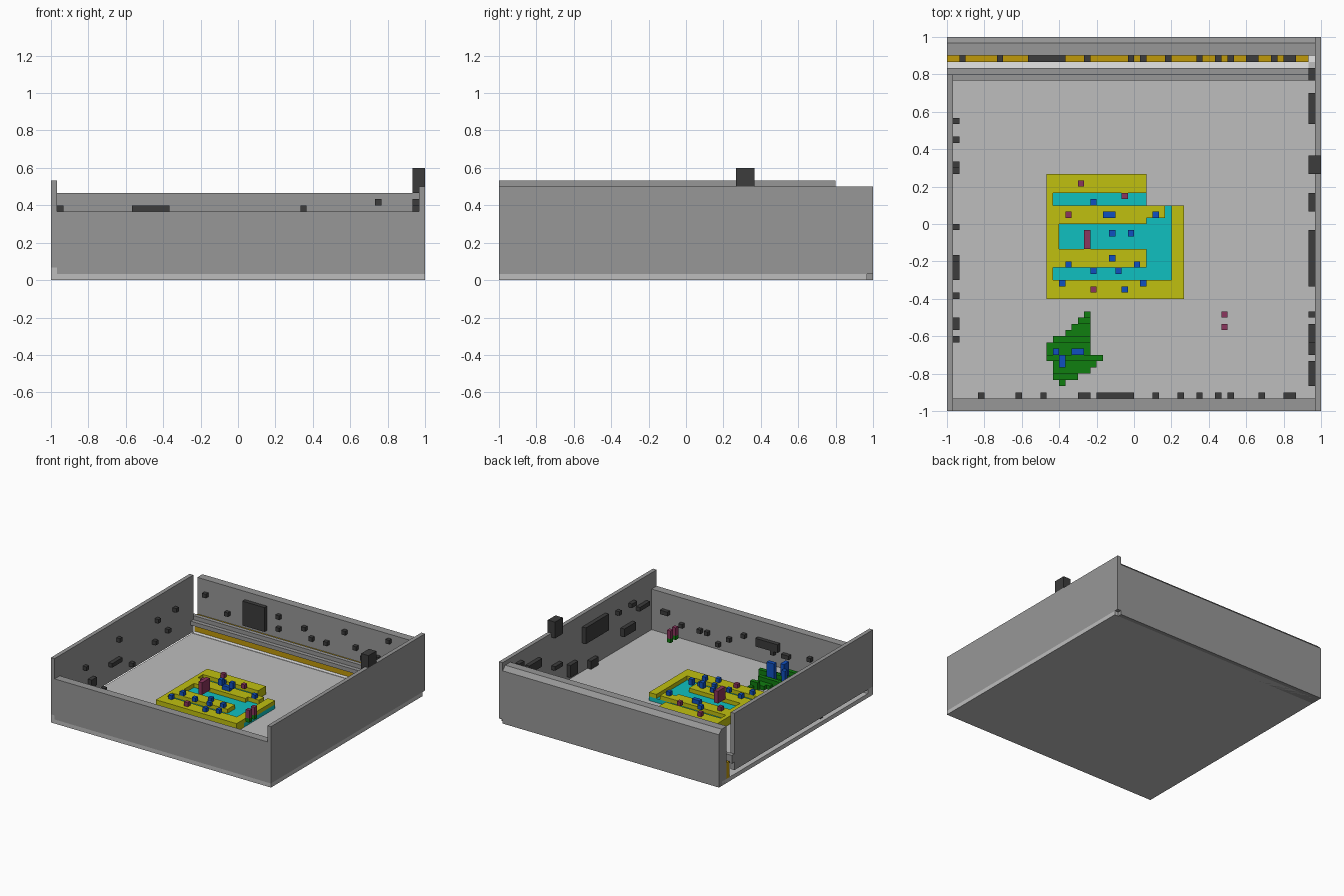
import bpy
import bmesh

cube = bpy.data.objects.get("Cube")
if cube:
    bpy.data.objects.remove(cube, do_unlink=True)

U = 1 / 30  # edge of one block; the room is 60 blocks wide


def material(name, r, g, b):
    m = bpy.data.materials.new(name)
    m.use_nodes = True
    m.diffuse_color = (r, g, b, 1)
    m.node_tree.nodes["Principled BSDF"].inputs["Base Color"].default_value = (r, g, b, 1)
    return m


LIGHT = material("light grey", 0.51, 0.51, 0.51)
GREY = material("wall grey", 0.31, 0.31, 0.31)
DARK = material("charcoal", 0.045, 0.045, 0.045)
YELLOW = material("yellow", 0.53, 0.53, 0.005)
CYAN = material("cyan", 0.005, 0.53, 0.53)
GREEN = material("green", 0.005, 0.21, 0.005)
BLUE = material("blue", 0.005, 0.08, 0.53)
PINK = material("plum", 0.26, 0.035, 0.11)
GOLD = material("gold", 0.53, 0.32, 0.003)
WHITE = material("white", 0.92, 0.92, 0.92)


def blocks(name, mat, boxes):
    """One object from boxes given in blocks as (x0, x1, y0, y1, z0, z1)."""
    bm = bmesh.new()
    for x0, x1, y0, y1, z0, z1 in boxes:
        for v in bmesh.ops.create_cube(bm, size=1)["verts"]:
            v.co = ((x1 if v.co.x > 0 else x0) * U,
                    (y1 if v.co.y > 0 else y0) * U,
                    (z1 if v.co.z > 0 else z0) * U)
    me = bpy.data.meshes.new(name)
    bm.to_mesh(me)
    bm.free()
    me.materials.append(mat)
    ob = bpy.data.objects.new(name, me)
    bpy.context.collection.objects.link(ob)
    return ob


# Floor and walls
blocks("floor", LIGHT, [(-30, 30, -30, 29, 0, 1), (-30, -29, -30, -28, 1, 2)])
blocks("floor_slot", WHITE, [(-30, 28, 25, 26, 1, 1.1), (28, 29, 26, 27, 1, 1.1)])
blocks("front_wall", GREY, [(-29, 29, -30, -28, 1, 11)])
blocks("side_wall_right", GREY, [(-30, -29, -30, 24, 2, 16)])
blocks("side_wall_left", GREY, [(29, 30, -30, 30, 1, 15)])
back = blocks("back_wall", GREY, [(-30, 29, 27, 30, 0, 14)])

# Chamfer the outer top edge of the back wall
bm = bmesh.new()
bm.from_mesh(back.data)
edge = [e for e in bm.edges if all(v.co.y > 29.5 * U and v.co.z > 13 * U for v in e.verts)]
bmesh.ops.bevel(bm, geom=edge, offset=U, segments=1, affect='EDGES')
bm.to_mesh(back.data)
bm.free()

# Floating stepped ledge and the gold band behind it
blocks("back_ledge", GREY, [(-30, 29, 23, 24, 4, 5), (-30, 29, 24, 25, 4, 6)])
blocks("gold_band", GOLD, [(-30, 28, 26, 27, 1, 5)])

# Blocks on the inner faces of the walls: (start, end, bottom, top)
right_side = [(-19, -18, 9, 10), (-17, -15, 4, 6), (-12, -11, 1, 2), (-9, -5, 6, 7),
              (-6, -5, 11, 12), (-1, 0, 3, 4), (8, 9, 5, 6), (9, 10, 10, 11),
              (13, 14, 6, 7), (16, 17, 10, 11)]
left_side = [(23, 25, 10, 13), (16, 21, 9, 11), (8, 11, 6, 7), (2, 5, 2, 5),
             (-6, -3, 1, 3), (-10, -1, 8, 12), (-15, -14, 10, 11), (-20.5, -16, 4, 6),
             (-21, -19, 10, 11), (-26, -22, 8, 9)]
back_side = [(-28, -27, 10, 11), (-22, -21, 7, 8), (-17, -11, 6, 12), (-8, -7, 10, 11),
             (-8, -7, 7, 8), (-1, 0, 9, 10), (1, 2, 7, 8), (5, 6, 7, 8), (10, 11, 11, 12),
             (13, 14, 8, 9), (15, 16, 6, 7), (18, 20, 7, 8), (22, 23, 12, 13),
             (24, 26, 6, 7)]
front_side = [(-25, -24, 4, 5), (-19, -18, 6, 7), (-15, -14, 5, 6), (-9, -7, 4, 5),
              (-6, 0, 5, 7), (-5, -4, 4, 5), (3, 4, 6, 7), (7, 8, 4, 5), (10, 11, 2, 3),
              (13, 14, 4, 5), (15, 16, 4, 5), (20, 21, 4, 5), (24, 26, 6, 7)]
blocks("right_wall_blocks", DARK, [(-29, -28, a, b, c, d) for a, b, c, d in right_side])
blocks("left_wall_blocks", DARK, [(28, 29, a, b, c, d) for a, b, c, d in left_side])
blocks("back_wall_blocks", DARK, [(a, b, 26, 27, c, d) for a, b, c, d in back_side])
blocks("front_wall_blocks", DARK, [(a, b, -28, -27, c, d) for a, b, c, d in front_side])
blocks("wall_top_block", DARK, [(28, 29, 8, 11, 14, 18), (29, 30, 8, 11, 15, 18)])

# Maze: low cyan base with raised yellow bars
blocks("maze_base", CYAN, [(-13, 8, -9, 3, 1, 2), (-13, 2, 3, 5, 1, 2)])
blocks("maze_bars", YELLOW, [
    (-14, -13, -9, 5, 1, 3), (-14, 2, 5, 8, 1, 3), (-13, 2, 0, 3, 2, 3),
    (2, 5, 1, 3, 2, 3), (-13, -12, -4, 0, 2, 3), (-13, 2, -7, -4, 2, 3),
    (-14, 8, -12, -9, 1, 3), (6, 8, -9, 3, 2, 3)])


def studs(spots, z0, z1):
    return [(x, x + 1, y, y + 1, z0, z1) for x, y in spots]


# Small pieces on the maze
blocks("blue_studs", BLUE,
       studs([(-7, 3), (-5, 1), (-4, 1), (3, 1), (-4, -6), (0, -7), (-11, -7),
              (-7, -8), (-3, -8), (-12, -10), (1, -10), (-2, -11)], 3, 4)
       + studs([(-4, -2), (-1, -2)], 5.5, 7))
blocks("plum_studs", PINK,
       studs([(-9, 6), (-2, 4), (-11, 1), (-7, -11)], 3, 4)
       + [(-8, -7, -4, -1, 3, 6)])

# Floating pair in the front corner
blocks("floating_pair", PINK, studs([(14, -15), (14, -17)], 8, 10))
blocks("floating_pair_base", GREEN, studs([(14, -17), (14, -15)], 7, 8))

# Leafy patch built from rows running front to back, with blue posts
rows = [(-8, -7), (-9, -7), (-10, -7), (-11, -7), (-13, -7), (-14, -7), (-14, -7),
        (-14, -5), (-13, -6), (-13, -7), (-13, -9), (-12, -11)]
blocks("leafy_patch", GREEN,
       [(a, b, -15 - i, -14 - i, 1, 2 + (i % 3 == 1)) for i, (a, b) in enumerate(rows)])
blocks("blue_posts", BLUE, [(-13, -12, -21, -20, 2, 5), (-10, -8, -21, -20, 2, 6),
                            (-12, -11, -23, -21, 2, 6)])
